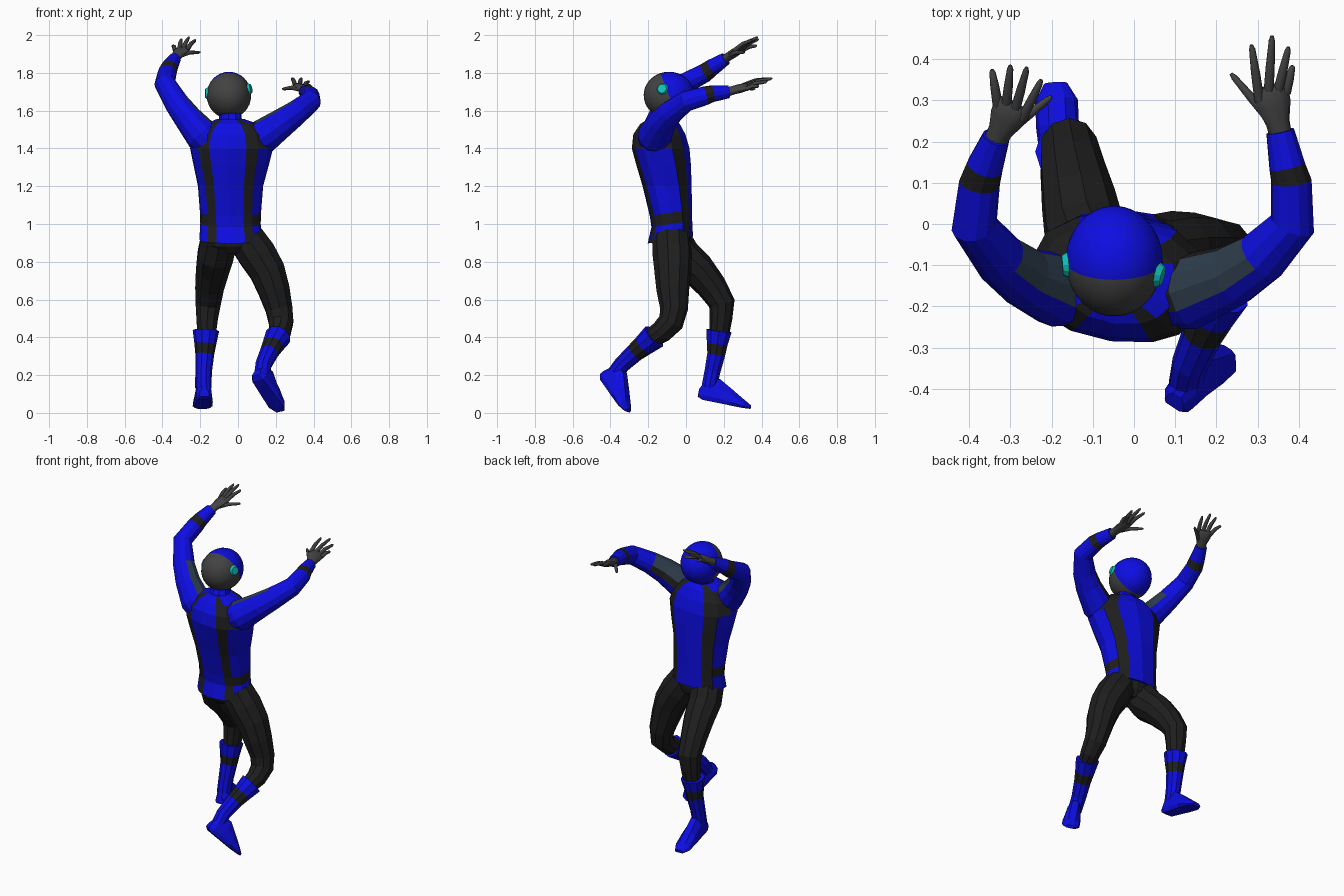
import bpy, bmesh, math
from mathutils import Vector, Matrix

if "Cube" in bpy.data.objects:
    bpy.data.objects.remove(bpy.data.objects["Cube"])


def mat(name, rgb):
    m = bpy.data.materials.new(name)
    m.diffuse_color = (*rgb, 1)
    m.use_nodes = True
    m.node_tree.nodes["Principled BSDF"].inputs["Base Color"].default_value = m.diffuse_color
    return m


MATS = [mat("suit_blue", (0.004, 0.004, 0.76)), mat("suit_black", (0.013, 0.013, 0.013)),
        mat("dark_grey", (0.055, 0.055, 0.055)), mat("slate", (0.026, 0.045, 0.07)),
        mat("cyan", (0.005, 0.55, 0.5))]
BLUE, BLACK, GREY, SLATE, CYAN = range(5)


def finish(name, bm, smooth=None):
    bmesh.ops.recalc_face_normals(bm, faces=bm.faces[:])
    me = bpy.data.meshes.new(name)
    bm.to_mesh(me)
    bm.free()
    for m in MATS:
        me.materials.append(m)
    ob = bpy.data.objects.new(name, me)
    bpy.context.collection.objects.link(ob)
    if smooth:
        bpy.context.view_layer.objects.active = ob
        ob.select_set(True)
        bpy.ops.object.shade_smooth_by_angle(angle=math.radians(smooth))
        ob.select_set(False)
    return ob


def skin(name, rings, rule, smooth=None):
    """Join point rings with quads; rule(segment, side, outward) gives the colour."""
    bm = bmesh.new()
    vs = [[bm.verts.new(p) for p in r] for r in rings]
    n = len(vs[0])
    for i in range(len(vs) - 1):
        mid = sum((v.co for v in vs[i] + vs[i + 1]), Vector()) / (2 * n)
        for j in range(n):
            k = (j + 1) % n
            f = bm.faces.new((vs[i][j], vs[i][k], vs[i + 1][k], vs[i + 1][j]))
            f.material_index = rule(i, j, (f.calc_center_median() - mid).normalized())
    for i, ring in ((0, vs[0]), (len(vs) - 2, vs[-1])):
        bm.faces.new(ring).material_index = rule(i, 0, Vector())
    return finish(name, bm, smooth)


def tube(name, path, rule, sides=10, smooth=None, flat=1.0):
    """Limb along (x, y, z, radius) points."""
    pts = [Vector(p[:3]) for p in path]
    rings, u, t0 = [], None, None
    for i, p in enumerate(pts):
        a, b = pts[max(i - 1, 0)], pts[min(i + 1, len(pts) - 1)]
        t = (b - a).normalized()
        if u is None:
            u = t.cross(Vector((0, 0, 1)))
            u = u.normalized() if u.length > 0.2 else Vector((1, 0, 0))
        else:
            u = t0.rotation_difference(t) @ u
        u = (u - t * u.dot(t)).normalized()
        v, t0, r = t.cross(u), t, path[i][3]
        rings.append([p + r * (u * math.cos(q) + v * flat * math.sin(q))
                      for q in (2 * math.pi * j / sides for j in range(sides))])
    return skin(name, rings, rule, smooth)


def plain(c):
    return lambda i, j, d: c


# Torso: stacked twisted ovals, stripes chosen by angle from the back and the front
half = [0, 24, 44, 68, 92, 122, 150]
angles = half + [180] + [360 - a for a in half[:0:-1]]
torso = [  # z, centre x, centre y, half width, half depth, twist
    (0.915, -0.037, -0.083, 0.168, 0.12, 0), (1.0, -0.04, -0.075, 0.16, 0.108, -1),
    (1.06, -0.04, -0.08, 0.162, 0.112, -2), (1.2, -0.04, -0.1, 0.173, 0.13, -4),
    (1.31, -0.037, -0.118, 0.2, 0.145, -6), (1.40, -0.035, -0.133, 0.222, 0.153, -8),
    (1.475, -0.035, -0.14, 0.2, 0.138, -8), (1.53, -0.035, -0.137, 0.14, 0.105, -8),
    (1.555, -0.04, -0.13, 0.075, 0.072, -8)]
rings = []
for z, cx, cy, rx, ry, tw in torso:
    ring = []
    for a in angles:
        s, c = math.sin(math.radians(a)), -math.cos(math.radians(a))
        s, c = (math.copysign(abs(w) ** 0.88, w) for w in (s, c))
        p = Matrix.Rotation(math.radians(tw), 3, 'Z') @ Vector((s * rx, c * ry, 0))
        tilt = 0.15 * p.y if z < 1.1 else 0
        ring.append((cx + p.x, cy + p.y, z + tilt))
    rings.append(ring)


def torso_rule(i, j, d):
    k = min(j, len(angles) - 1 - j)       # mirrored strip number, 0 at the back
    if k in (1, 5) or (i == 1 and 1 <= k <= 5):
        return BLACK
    return BLACK if i in (5, 6) and k in (2, 4) else BLUE


skin("torso", rings, torso_rule)

# Pelvis
pelvis = [(0.845, 0.06, 0.07), (0.88, 0.135, 0.1), (0.92, 0.158, 0.108), (0.96, 0.15, 0.1)]
skin("pelvis", [[(-0.035 + rx * math.cos(t * math.pi / 7), -0.078 + ry * math.sin(t * math.pi / 7), z)
                 for t in range(14)] for z, rx, ry in pelvis], plain(BLACK))

# Neck and head, the sphere pole follows the mask border
tube("neck", [(-0.038, -0.135, 1.5, 0.075), (-0.04, -0.12, 1.56, 0.06), (-0.045, -0.1, 1.62, 0.06)],
     plain(BLUE))
bm = bmesh.new()
bmesh.ops.create_uvsphere(bm, u_segments=32, v_segments=24, radius=1)
axis = Vector((0, 0.94, 0.34)).normalized()
turn = Vector((0, 0, 1)).rotation_difference(axis).to_matrix().to_4x4()
for f in bm.faces:
    f.material_index = BLUE if f.calc_center_median().z > 0.0 else GREY
head_c = Vector((-0.048, -0.09, 1.682))
bmesh.ops.transform(bm, verts=bm.verts, matrix=Matrix.Translation(head_c)
                    @ Matrix.Diagonal((0.118, 0.134, 0.124, 1)) @ turn)
finish("head", bm, 40)

# Ear discs
for side, pos, nrm in (("right", (0.061, -0.125, 1.715), (0.93, -0.25, 0.2)),
                       ("left", (-0.165, -0.1, 1.692), (-1, -0.08, 0.03))):
    bm = bmesh.new()
    rot = Vector(nrm).to_track_quat('Z', 'Y').to_matrix().to_4x4()
    bmesh.ops.create_cone(bm, cap_ends=True, segments=12, radius1=0.034, radius2=0.024, depth=0.018,
                          matrix=Matrix.Translation(pos) @ rot)
    for f in bm.faces:
        f.material_index = CYAN
    finish(side + "_ear_disc", bm)


# Arms: blue sleeves with a black cuff band and slate inner shoulder patch
def arm(name, path, sx):
    inner = Vector((-0.55 * sx, 0.35, 0.75)).normalized()

    def rule(i, j, d):
        if i == 5:
            return BLACK
        if i < 3 and d.dot(inner) > 0.55:
            return SLATE if i and d.dot(inner) > 0.75 else BLACK
        return BLUE
    tube(name, path, rule, sides=12)


arm("right_arm", [(0.07, -0.17, 1.43, 0.085), (0.135, -0.165, 1.465, 0.092), (0.24, -0.125, 1.54, 0.076),
                  (0.31, -0.08, 1.59, 0.066), (0.385, 0.0, 1.65, 0.056), (0.382, 0.105, 1.68, 0.05),
                  (0.372, 0.14, 1.69, 0.045), (0.355, 0.225, 1.70, 0.035)], 1)
arm("left_arm", [(-0.14, -0.16, 1.42, 0.085), (-0.19, -0.16, 1.47, 0.09), (-0.265, -0.13, 1.56, 0.074),
                 (-0.325, -0.085, 1.64, 0.065), (-0.388, -0.005, 1.745, 0.056), (-0.375, 0.1, 1.80, 0.05),
                 (-0.362, 0.14, 1.83, 0.045), (-0.335, 0.21, 1.875, 0.034)], -1)


# Hands: flat palm plus five bent fingers
def hand(side, wrist, palm, tips):
    w, p = Vector(wrist), Vector(palm)
    across = (Vector(tips[3]) - Vector(tips[0])).normalized()
    d = (p - w).normalized()
    across = (across - d * across.dot(d)).normalized()
    up = across.cross(d)
    rings = []
    for t, hw, hh in ((-0.12, 0.028, 0.026), (0.25, 0.03, 0.022), (0.65, 0.043, 0.022), (1, 0.045, 0.016),
                      (1.1, 0.036, 0.009)):
        c = w.lerp(p, t)
        rings.append([c + across * hw * math.cos(q) + up * hh * math.sin(q)
                      for q in (k * math.pi / 5 for k in range(10))])
    skin(side + "_palm", rings, plain(GREY), 50)
    for k, tip in enumerate(tips):
        e = Vector(tip)
        base = w.lerp(p, 0.3) + across * 0.015 if k == 4 else w.lerp(p, 0.85) + across * (-0.035 + 0.023 * k)
        lift = Vector((0, 0, 0.008))
        path = [(*base, 0.013), (*(base.lerp(e, 0.5) + lift), 0.0115), (*base.lerp(e, 0.92), 0.008), (*e, 0.004)]
        tube(f"{side}_finger_{k + 1}", path, plain(GREY), sides=7, smooth=60)


hand("right", (0.355, 0.22, 1.70), (0.332, 0.325, 1.728),
     [(0.385, 0.385, 1.73), (0.375, 0.43, 1.755), (0.335, 0.457, 1.772), (0.285, 0.435, 1.772),
      (0.235, 0.365, 1.715)])
hand("left", (-0.335, 0.205, 1.873), (-0.295, 0.285, 1.925),
     [(-0.345, 0.375, 1.945), (-0.3, 0.385, 1.98), (-0.26, 0.38, 1.99), (-0.225, 0.35, 1.975),
      (-0.2, 0.31, 1.91)])

# Trouser legs
tube("left_leg", [(-0.1, -0.075, 0.92, 0.1), (-0.12, -0.02, 0.83, 0.1), (-0.135, 0.06, 0.76, 0.092),
                  (-0.15, 0.135, 0.67, 0.08), (-0.158, 0.19, 0.58, 0.07), (-0.163, 0.185, 0.5, 0.06),
                  (-0.167, 0.175, 0.4, 0.05)], plain(BLACK))
tube("right_leg", [(0.045, -0.078, 0.92, 0.1), (0.1, -0.073, 0.84, 0.105), (0.155, -0.07, 0.75, 0.098),
                   (0.19, -0.07, 0.65, 0.087), (0.217, -0.064, 0.55, 0.074), (0.228, -0.08, 0.48, 0.068),
                   (0.222, -0.13, 0.43, 0.06), (0.2, -0.19, 0.39, 0.05)], plain(BLACK))


# Boots: flared shaft with a black band, then a wedge foot
def boot(side, shaft, heel, toe, up):
    tube(side + "_boot_shaft", shaft, lambda i, j, d: BLACK if i == 1 else BLUE)
    h, d = Vector(heel), Vector(toe) - Vector(heel)
    size = d.length
    d.normalize()
    u = Vector(up)
    u = (u - d * u.dot(d)).normalized()
    s = d.cross(u)
    rings = []
    for t, hw, lo, hi in ((0, 0.026, 0.012, 0.055), (0.1, 0.042, 0, 0.11), (0.34, 0.046, 0, 0.125),
                          (0.6, 0.052, 0, 0.085), (0.85, 0.052, 0, 0.045), (1, 0.028, 0.003, 0.022)):
        c = h + d * t * size
        rings.append([c + s * hw * x + u * (lo + (hi - lo) * y) for x, y in
                      ((-0.8, 0), (0.8, 0), (1, 0.2), (0.85, 0.65), (0.4, 1), (-0.4, 1), (-0.85, 0.65), (-1, 0.2))])
    skin(side + "_foot", rings, plain(BLUE))


boot("left", [(-0.17, 0.175, 0.435, 0.07), (-0.173, 0.165, 0.365, 0.058), (-0.176, 0.16, 0.31, 0.05),
              (-0.182, 0.14, 0.22, 0.044), (-0.184, 0.122, 0.13, 0.043)],
     (-0.178, 0.06, 0.075), (-0.19, 0.34, 0.018), (0, 0.1, 1))
boot("right", [(0.212, -0.168, 0.405, 0.07), (0.185, -0.225, 0.357, 0.058), (0.165, -0.27, 0.32, 0.05),
               (0.135, -0.34, 0.255, 0.044), (0.125, -0.39, 0.19, 0.042)],
     (0.09, -0.452, 0.19), (0.222, -0.315, 0.004), (0.04, 0.09, 0.09))
